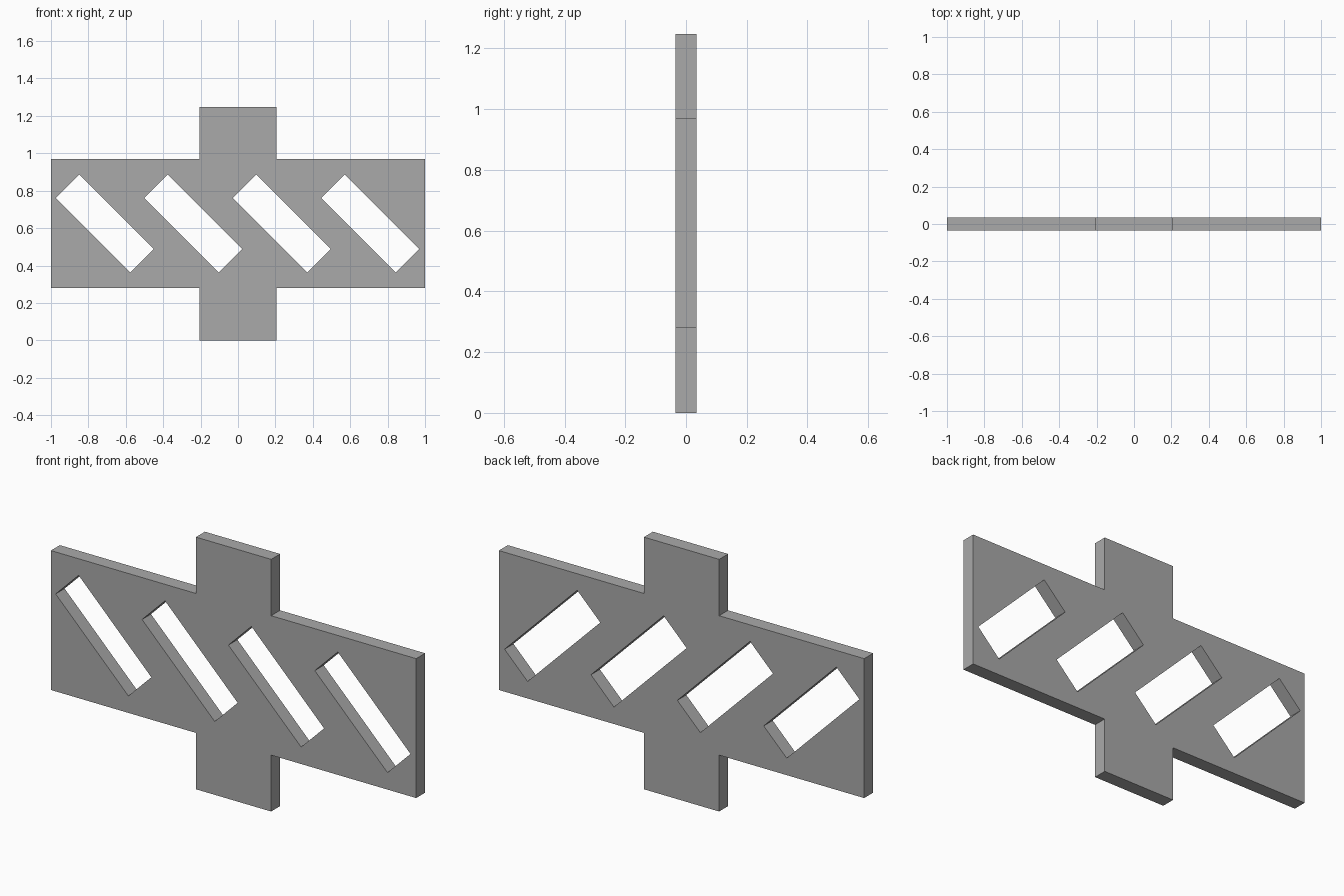
import bpy
import bmesh
from math import cos, sin, pi
from mathutils import Matrix

cube = bpy.data.objects.get("Cube")
if cube:
    bpy.data.objects.remove(cube, do_unlink=True)

HALF_DEPTH = 0.035
MID_Z = 0.624


def make_material(name, colour):
    mat = bpy.data.materials.new(name)
    mat.use_nodes = True
    mat.diffuse_color = colour
    mat.node_tree.nodes["Principled BSDF"].inputs["Base Color"].default_value = colour
    return mat


def add_loop(curve, points):
    spline = curve.splines.new("POLY")
    spline.points.add(len(points) - 1)
    for point, (x, z) in zip(spline.points, points):
        point.co = (x, z, 0, 1)
    spline.use_cyclic_u = True


def slot(cx, cz, length, width, angle):
    corners = [(-1, -1), (1, -1), (1, 1), (-1, 1)]
    c, s = cos(angle), sin(angle)
    return [(cx + c * u * length / 2 - s * v * width / 2,
             cz + s * u * length / 2 + c * v * width / 2) for u, v in corners]


# Plate outline: wide bar with a tab above and below
curve = bpy.data.curves.new("slotted_plate", "CURVE")
curve.dimensions = "2D"
curve.fill_mode = "BOTH"
curve.extrude = HALF_DEPTH
tab, bar, top = 0.206, 0.345, MID_Z
right = [(tab, -top), (tab, -bar), (1, -bar), (1, bar), (tab, bar), (tab, top)]
outline = right + [(-x, -z) for x, z in right]
add_loop(curve, [(x, z + MID_Z) for x, z in outline])

# Four diagonal slots cut through the plate
for i in range(4):
    add_loop(curve, slot(-0.712 + i * 0.473, 0.625, 0.563, 0.178, -pi / 4))

plate = bpy.data.objects.new("slotted_plate", curve)
bpy.context.collection.objects.link(plate)
bpy.ops.object.select_all(action="DESELECT")
bpy.context.view_layer.objects.active = plate
plate.select_set(True)
bpy.ops.object.convert(target="MESH")
plate = bpy.context.view_layer.objects.active

# Stand upright, weld the rims and keep flat faces
bm = bmesh.new()
bm.from_mesh(plate.data)
bmesh.ops.transform(bm, matrix=Matrix.Rotation(pi / 2, 4, "X"), verts=bm.verts)
bmesh.ops.remove_doubles(bm, verts=bm.verts, dist=0.0005)
bmesh.ops.recalc_face_normals(bm, faces=bm.faces)
for face in bm.faces:
    face.smooth = False
    face.material_index = 0
bm.to_mesh(plate.data)
bm.free()
plate.data.materials.clear()
plate.data.materials.append(make_material("plain grey", (0.4, 0.4, 0.4, 1)))
